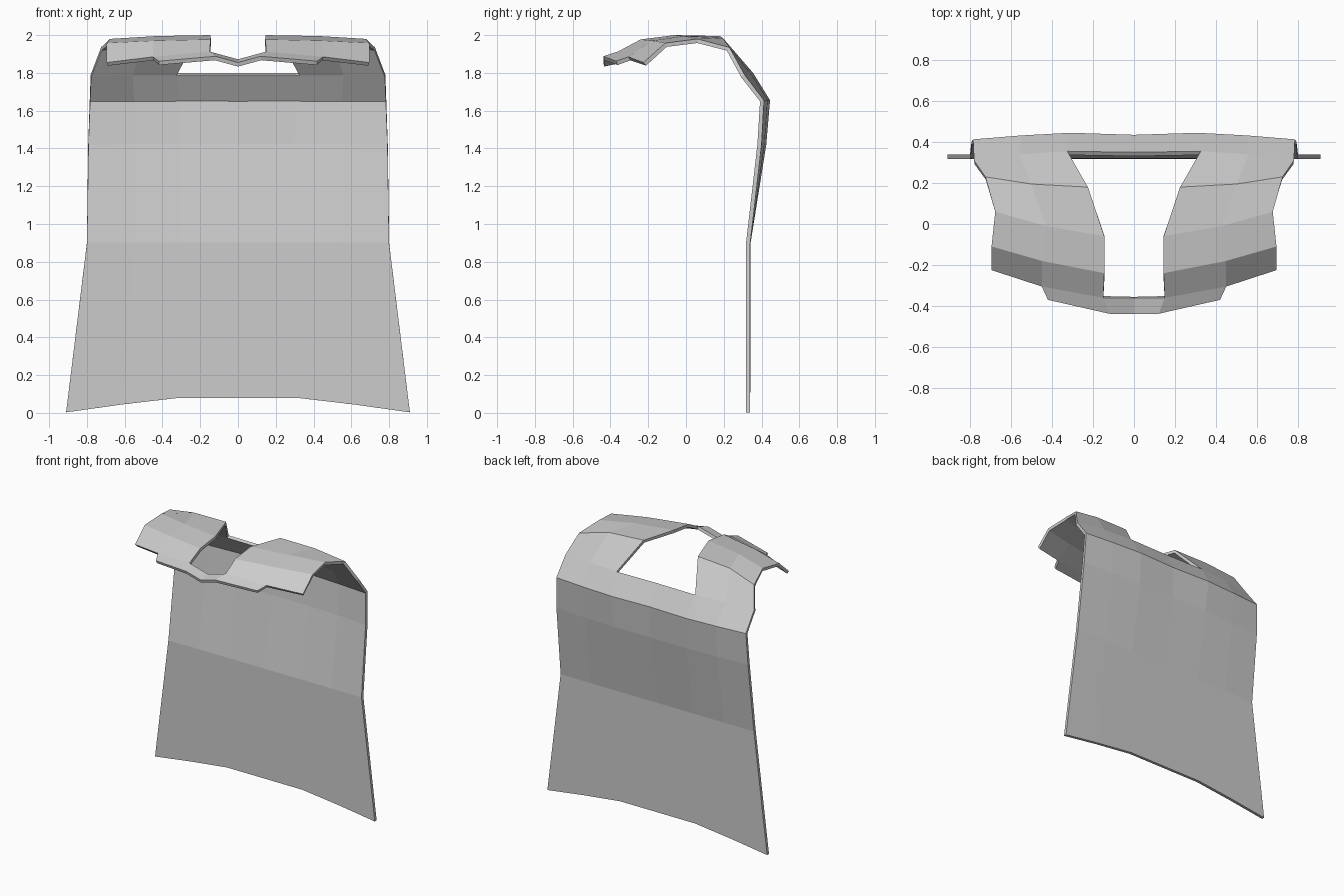
import bpy

# Half of the outer cloth surface: rows run from the back hem up over the shoulder.
# Each row goes from the centre (or neck hole) outwards; None = neck opening.
rows = [
    [(0, .34, .08), (.31, .34, .08), (.61, .34, .045), (.91, .34, .003)],         # hem
    [(0, .342, .9), (.30, .342, .9), (.55, .342, .9), (.80, .34, .9)],            # waist
    [(0, .42, 1.42), (.30, .425, 1.42), (.55, .415, 1.42), (.793, .40, 1.42)],    # back
    [(0, .435, 1.655), (.31, .445, 1.655), (.55, .432, 1.655), (.785, .413, 1.655)],
    [(0, .35, 1.80), (.325, .355, 1.80), (.56, .34, 1.80), (.78, .31, 1.79)],     # neck back
    [None, (.225, .18, 1.995), (.50, .195, 1.985), (.725, .23, 1.935)],           # shoulder
    [None, (.145, -.06, 2.0), (.43, -.01, 1.995), (.677, .06, 1.98)],
    [None, (.145, -.24, 1.977), (.45, -.18, 1.97), (.695, -.11, 1.958)],
    [(0, -.36, 1.872), (.15, -.36, 1.913), (.45, -.305, 1.885), (.695, -.225, 1.855)],  # chest
    [(0, -.438, 1.855), (.12, -.438, 1.888), (.42, -.37, 1.862), None],           # front band
]

verts, index = [], {}
for r, row in enumerate(rows):
    for c, p in enumerate(row):
        if p:
            index[r, c] = len(verts)
            verts.append(p)

faces = []
for r in range(len(rows) - 1):
    for c in range(3):
        quad = [(r, c), (r + 1, c), (r + 1, c + 1), (r, c + 1)]
        if all(k in index for k in quad):
            faces.append([index[k] for k in quad])

# Cape: mirrored sheet with cloth thickness
mesh = bpy.data.meshes.new("cape")
mesh.from_pydata(verts, [], faces)
cape = bpy.data.objects.new("cape", mesh)
bpy.context.collection.objects.link(cape)

mirror = cape.modifiers.new("mirror", 'MIRROR')
mirror.use_axis = (True, False, False)
mirror.use_clip = True

thick = cape.modifiers.new("thickness", 'SOLIDIFY')
thick.thickness = 0.022
thick.offset = -1
